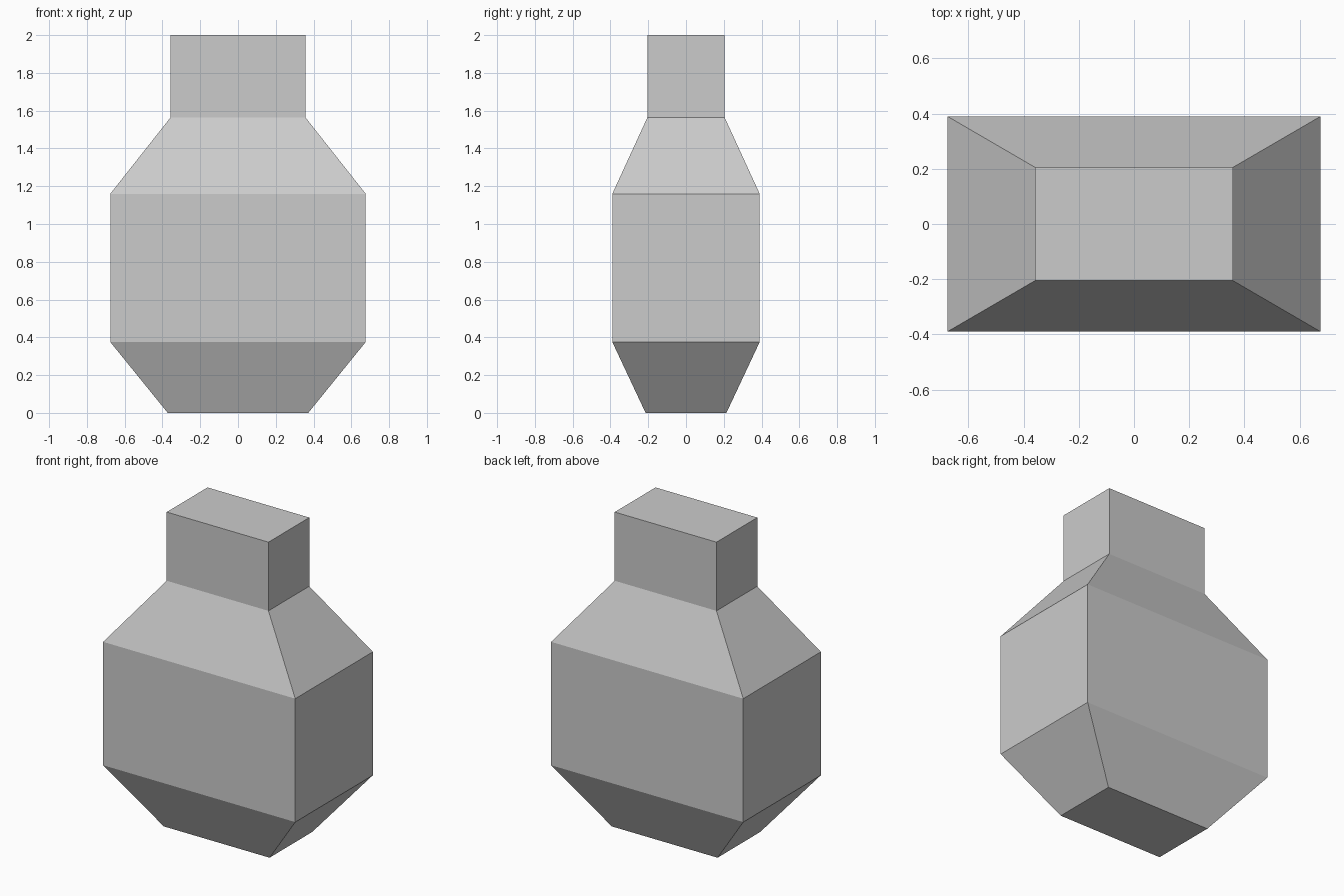
import bpy, bmesh

if "Cube" in bpy.data.objects:
    bpy.data.objects.remove(bpy.data.objects["Cube"])

# Rectangular cross-sections from base to neck top: half width, half depth, height
SECTIONS = [
    (0.372, 0.214, 0.0),
    (0.676, 0.39, 0.375),
    (0.676, 0.39, 1.16),
    (0.358, 0.205, 1.563),
    (0.358, 0.205, 2.0),
]


def loft(name, sections):
    bm = bmesh.new()
    rings = [[bm.verts.new((sx * w, sy * d, z))
              for sx, sy in ((-1, -1), (1, -1), (1, 1), (-1, 1))]
             for w, d, z in sections]
    # Side walls
    for low, high in zip(rings, rings[1:]):
        for i in range(4):
            j = (i + 1) % 4
            bm.faces.new((low[i], low[j], high[j], high[i]))
    # Closed base and top
    bm.faces.new(rings[0][::-1])
    bm.faces.new(rings[-1])
    mesh = bpy.data.meshes.new(name)
    bm.to_mesh(mesh)
    bm.free()
    obj = bpy.data.objects.new(name, mesh)
    bpy.context.collection.objects.link(obj)
    return obj


# Faceted bottle with tapered base, straight body, shoulders and neck
loft("bottle", SECTIONS)
